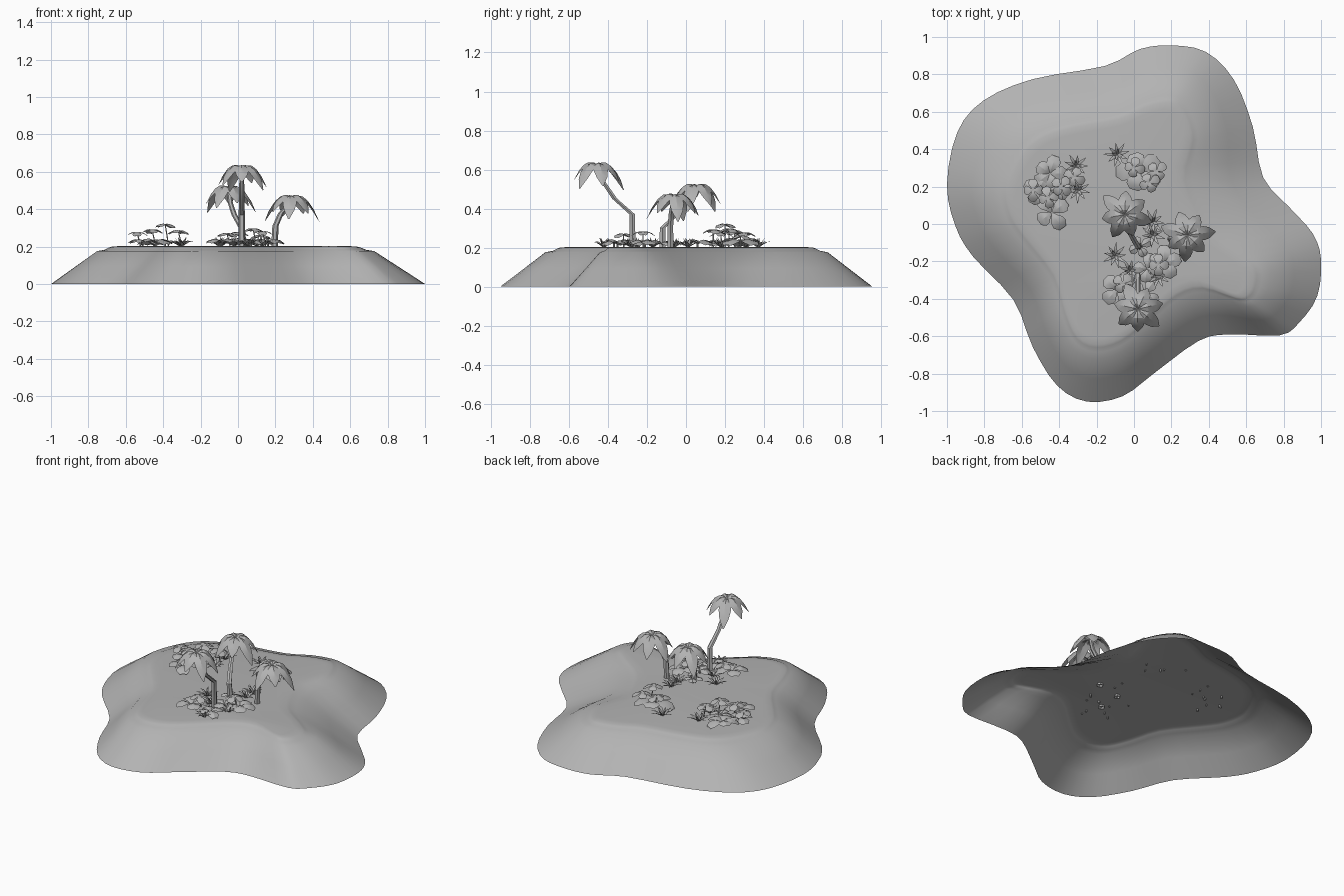
import bpy, bmesh, math
from mathutils import Vector

if "Cube" in bpy.data.objects:
    bpy.data.objects.remove(bpy.data.objects["Cube"])

GROUND = 0.2
grey = bpy.data.materials.new("mid_grey")
grey.diffuse_color = (.45, .45, .45, 1)
grey.use_nodes = True
grey.node_tree.nodes["Principled BSDF"].inputs["Base Color"].default_value = grey.diffuse_color


def finish(bm, name, angle=40):
    me = bpy.data.meshes.new(name)
    bm.to_mesh(me)
    bm.free()
    me.materials.append(grey)
    ob = bpy.data.objects.new(name, me)
    bpy.context.collection.objects.link(ob)
    bpy.ops.object.select_all(action='DESELECT')
    ob.select_set(True)
    bpy.context.view_layer.objects.active = ob
    bpy.ops.object.shade_smooth_by_angle(angle=math.radians(angle))
    return ob


def smooth_loop(pts, div):
    # closed Catmull-Rom curve
    out, n = [], len(pts)
    for i in range(n):
        a, b, c, d = (Vector(pts[(i + k) % n]) for k in (-1, 0, 1, 2))
        for j in range(div):
            t = j / div
            out.append(0.5 * (2 * b + (c - a) * t + (2 * a - 5 * b + 4 * c - d) * t ** 2
                              + (3 * b - a - 3 * c + d) * t ** 3))
    return out


def bridge(bm, r0, r1):
    n = len(r0)
    for i in range(n):
        j = (i + 1) % n
        bm.faces.new((r0[i], r0[j], r1[j], r1[i]))


def tube(bm, path, r0, r1, sides=6):
    prev = None
    for k, p in enumerate(path):
        r = r0 + (r1 - r0) * k / (len(path) - 1)
        ring = [bm.verts.new((p[0] + r * math.cos(math.tau * i / sides),
                              p[1] + r * math.sin(math.tau * i / sides), p[2])) for i in range(sides)]
        if prev:
            bridge(bm, prev, ring)
        prev = ring
    bm.faces.new(prev)


def leaf(bm, base, yaw, length, width, a, b, fold, widths):
    # folded strip along an arc z = a*t - b*t^2, ridge in the middle
    u = Vector((math.cos(yaw), math.sin(yaw), 0))
    v = Vector((-u.y, u.x, 0))
    prev = None
    for k, w in enumerate(widths):
        t = k / (len(widths) - 1)
        c = Vector(base) + u * (length * t) + Vector((0, 0, a * t - b * t * t))
        h = v * (width * w / 2)
        drop = Vector((0, 0, fold * w))
        row = [bm.verts.new(q) for q in (c - h - drop, c, c + h - drop)]
        if prev:
            for i in (0, 1):
                bm.faces.new((prev[i], row[i], row[i + 1], prev[i + 1]))
        prev = row


def rosette(bm, base, n, length, width, a, b, fold, widths, turn=0.0):
    for i in range(n):
        k = 1 + 0.12 * math.sin(i * 2.3 + turn)
        leaf(bm, base, turn + math.tau * i / n, length * k, width, a, b * k, fold, widths)


# island: shore outline (x, y) with matching plateau outline (x, y), clockwise
outline = [
    (.20, .955, .17, .65), (.385, .92, .23, .63), (.535, .77, .28, .55), (.635, .52, .30, .44),
    (.69, .25, .25, .23), (.83, .09, .36, -.02), (.955, -.05, .54, -.16), (1, -.19, .63, -.24),
    (.98, -.385, .63, -.33), (.885, -.525, .60, -.38), (.78, -.595, .54, -.39), (.51, -.59, .36, -.33),
    (.345, -.625, .22, -.37), (.105, -.80, .07, -.50), (-.06, -.92, -.07, -.61), (-.25, -.95, -.20, -.645),
    (-.41, -.865, -.30, -.60), (-.54, -.66, -.36, -.47), (-.645, -.405, -.42, -.27), (-.86, -.175, -.58, -.06),
    (-.955, -.01, -.65, .05), (-1, .21, -.67, .20), (-.945, .49, -.58, .38), (-.805, .66, -.47, .47),
    (-.54, .775, -.30, .52), (-.155, .845, -.08, .56), (.03, .935, .05, .62)]
loop = smooth_loop(outline, 3)[::-1]
bm = bmesh.new()
prev = None
for t, z in ((0, 0), (.4, .094), (.75, .176), (.87, .183), (.95, .195), (1, .2), (1.12, .203)):
    ring = [bm.verts.new((p[0] + (p[2] - p[0]) * t, p[1] + (p[3] - p[1]) * t, z)) for p in loop]
    if prev:
        bridge(bm, prev, ring)
    prev = ring
bm.faces.new(prev)
finish(bm, "island", 60)

# palms: bent trunk and a crown of drooping fronds
FROND = (.15, .5, .9, 1, .75, .08)
palms = [
    [(.02, -.275, .19), (.02, -.275, .37), (.02, -.365, .45), (.02, -.42, .53), (.02, -.455, .62)],
    [(.03, -.12, .19), (.02, -.12, .30), (-.02, -.05, .37), (-.04, .0, .43), (-.05, .05, .51)],
    [(.195, -.08, .19), (.20, -.08, .31), (.23, -.075, .38), (.26, -.07, .41), (.285, -.06, .46)]]
for i, path in enumerate(palms):
    bm = bmesh.new()
    tube(bm, path, .018, .012)
    finish(bm, f"palm_trunk_{i + 1}")
    bm = bmesh.new()
    rosette(bm, path[-1], 7, .135, .075, .12, .22, .016, FROND, -math.pi / 2 + i * .4)
    finish(bm, f"palm_crown_{i + 1}", 25)

# broad-leaved bushes: x, y, leaf length, leaf count
ROUND = (.12, .45, .9, 1, .5)
bushes = [(-.45, .27, .09, 5), (-.51, .18, .085, 4), (-.44, .06, .095, 4), (-.39, .19, .065, 4),
          (.03, .28, .115, 5), (-.09, -.35, .095, 4), (.16, -.21, .09, 5), (.07, -.24, .075, 4),
          (.06, -.37, .075, 4), (.03, -.12, .06, 4)]
bm = bmesh.new()
for i, (x, y, r, n) in enumerate(bushes):
    tube(bm, [(x, y, .19), (x, y, GROUND + .025)], .006, .005, 5)
    rosette(bm, (x, y, GROUND + .02), n, r, r * .85, r * .9, r * .9, .010, ROUND, i * 1.1)
finish(bm, "bushes", 25)

# tall sprouts: thin stem with a small leaf umbrella
sprouts = [(-.54, .18, .275), (-.39, .20, .32), (-.46, .14, .29), (-.32, .25, .285),
           (.08, .22, .295), (.0, .30, .275), (.12, .28, .26), (.13, -.22, .28), (-.06, -.32, .27)]
bm = bmesh.new()
for i, (x, y, z) in enumerate(sprouts):
    tube(bm, [(x + .02, y, .19), (x + .01, y, (z + .2) / 2), (x, y, z)], .004, .003, 5)
    rosette(bm, (x, y, z), 4, .055, .05, .02, .035, .005, ROUND, i * .9)
finish(bm, "sprouts", 25)

# spiky grass tufts
SPIKE = (.4, 1, .7, .05)
tufts = [(-.31, .31), (-.30, .18), (-.09, .37), (-.10, -.17), (.10, .01), (.10, -.06),
         (.13, -.28), (-.02, -.25), (.05, -.42)]
bm = bmesh.new()
for i, (x, y) in enumerate(tufts):
    rosette(bm, (x, y, GROUND), 9, .065, .018, .07, .04, .003, SPIKE, i * .5)
    rosette(bm, (x, y, GROUND), 4, .03, .016, .06, .01, .003, SPIKE, i * .7)
finish(bm, "grass_tufts")
